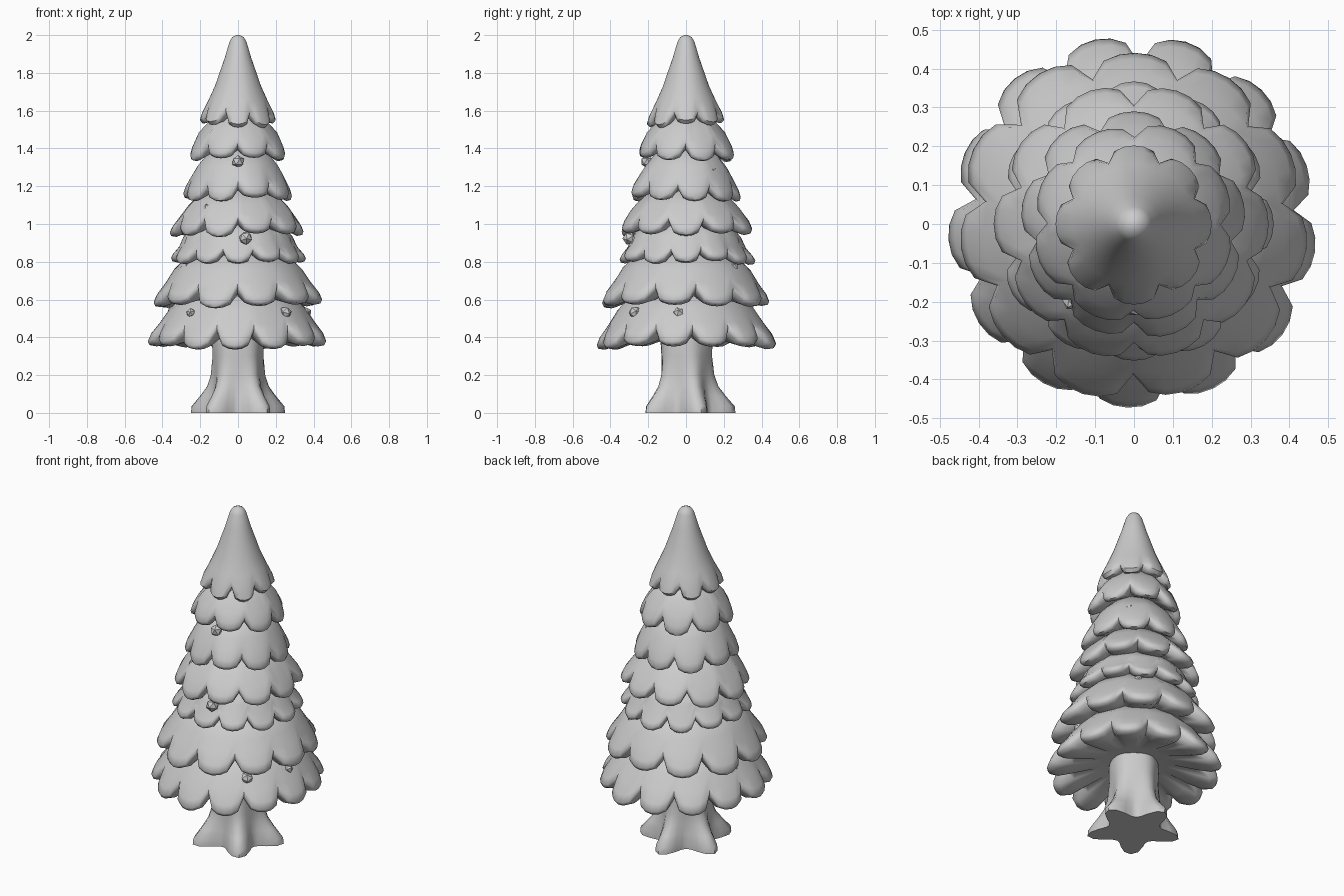
import bpy, bmesh, math, random

if "Cube" in bpy.data.objects:
    bpy.data.objects.remove(bpy.data.objects["Cube"])

random.seed(4)
TAU = math.tau


def loft(name, rings):
    """Skin closed rings of points, capping both ends."""
    bm = bmesh.new()
    loops = [[bm.verts.new(p) for p in ring] for ring in rings]
    n = len(loops[0])
    for a, b in zip(loops, loops[1:]):
        for i in range(n):
            j = (i + 1) % n
            bm.faces.new((a[i], a[j], b[j], b[i]))
    bm.faces.new(loops[0][::-1])
    bm.faces.new(loops[-1])
    bmesh.ops.recalc_face_normals(bm, faces=bm.faces)
    me = bpy.data.meshes.new(name)
    bm.to_mesh(me)
    bm.free()
    ob = bpy.data.objects.new(name, me)
    bpy.context.collection.objects.link(ob)
    bpy.ops.object.select_all(action='DESELECT')
    ob.select_set(True)
    bpy.context.view_layer.objects.active = ob
    bpy.ops.object.shade_smooth_by_angle(angle=math.radians(55))
    return ob


def skirt(name, lobes, phase, profile, notch_r, notch_z):
    """Scalloped skirt; profile rows are (radius, z, lobe influence)."""
    seg = 6
    size = [random.uniform(-0.025, 0.02) for _ in range(lobes)]
    drop = [random.uniform(-0.015, 0.012) for _ in range(lobes)]
    rings = []
    for r, z, k in profile:
        ring = []
        for i in range(lobes * seg):
            lobe, s = divmod(i, seg)
            t = s / seg * 2 - 1
            cut = 1 - math.sqrt(1 - t * t)
            a = math.radians(phase) + (i / seg - 0.5) * TAU / lobes
            full = 1 - cut
            rr = r * (1 - k * cut * notch_r + k * full * size[lobe])
            zz = z + k * (cut * notch_z + full * drop[lobe])
            ring.append((rr * math.cos(a), rr * math.sin(a), zz))
        rings.append(ring)
    return loft(name, rings)


# Trunk with five flared roots: (valley radius, root radius, z)
trunk = []
for valley, tip, z in [(.145, .262, 0), (.145, .258, .035), (.138, .21, .09), (.132, .172, .14),
                       (.128, .15, .2), (.13, .138, .3), (.135, .14, .38), (.12, .13, .5)]:
    ring = []
    for i in range(40):
        a = TAU * i / 40
        w = (0.5 + 0.5 * math.cos(5 * (a - TAU / 4))) ** 1.3
        r = valley + (tip - valley) * w
        ring.append((r * math.cos(a), r * math.sin(a), z))
    trunk.append(ring)
loft("trunk", trunk)

# Branch tiers: lobes, phase, rim radius, rim z, top radius, top z, notch height
tiers = [(13, -92, .48, .355, .25, .66, .08),
         (11, -74, .45, .575, .24, .86, .08),
         (12, -90, .36, .805, .22, 1.01, .055),
         (10, -72, .355, .95, .17, 1.19, .075),
         (9, -110, .295, 1.14, .14, 1.40, .06),
         (8, -68, .26, 1.35, .10, 1.60, .07)]
for n, (lobes, phase, R, zb, rt, zt, notch) in enumerate(tiers):
    h = zt - zb
    mid = rt + (R - rt) * .5
    profile = [(R * .4, zb + .06, 0), (R * .72, zb + .015, .35), (R * .9, zb - .01, .85),
               (R * .98, zb - .004, 1), (R, zb + .014, 1), (R * .965, zb + h * .18, .9),
               (R * .87, zb + h * .37, .6), (mid, zb + h * .62, .22), (rt, zt, 0)]
    skirt("branch_tier_%d" % (n + 1), lobes, phase, profile, .14, notch)

# Pointed crown
crown = [(.08, 1.57, 0), (.15, 1.535, .5), (.188, 1.522, .95), (.205, 1.54, 1), (.193, 1.58, .8),
         (.158, 1.65, .4), (.122, 1.73, .15), (.098, 1.80, 0), (.07, 1.88, 0),
         (.045, 1.965, 0), (.03, 1.99, 0), (.008, 2.0, 0)]
skirt("crown", 8, -90, crown, .17, .06)

# Small cones nestled on the branches: x, y, z, radius
cones = [(.0, -.205, 1.33, .035), (.04, -.30, .925, .037), (.25, -.27, .53, .035),
         (.36, -.04, .53, .03), (-.16, -.2, 1.085, .025), (-.25, -.16, .765, .033),
         (.30, -.02, .76, .03), (.23, -.17, .755, .03), (.18, .25, .77, .028),
         (-.35, .04, .54, .025), (.15, .14, 1.28, .025), (0, .24, 1.08, .03),
         (-.22, .12, 1.04, .025), (-.25, -.28, .53, .025)]
for i, (x, y, z, r) in enumerate(cones):
    bpy.ops.mesh.primitive_ico_sphere_add(subdivisions=1, radius=r, location=(x, y, z),
                                          rotation=(i, i * 2, i * .7))
    bpy.context.object.name = "cone_%d" % (i + 1)
